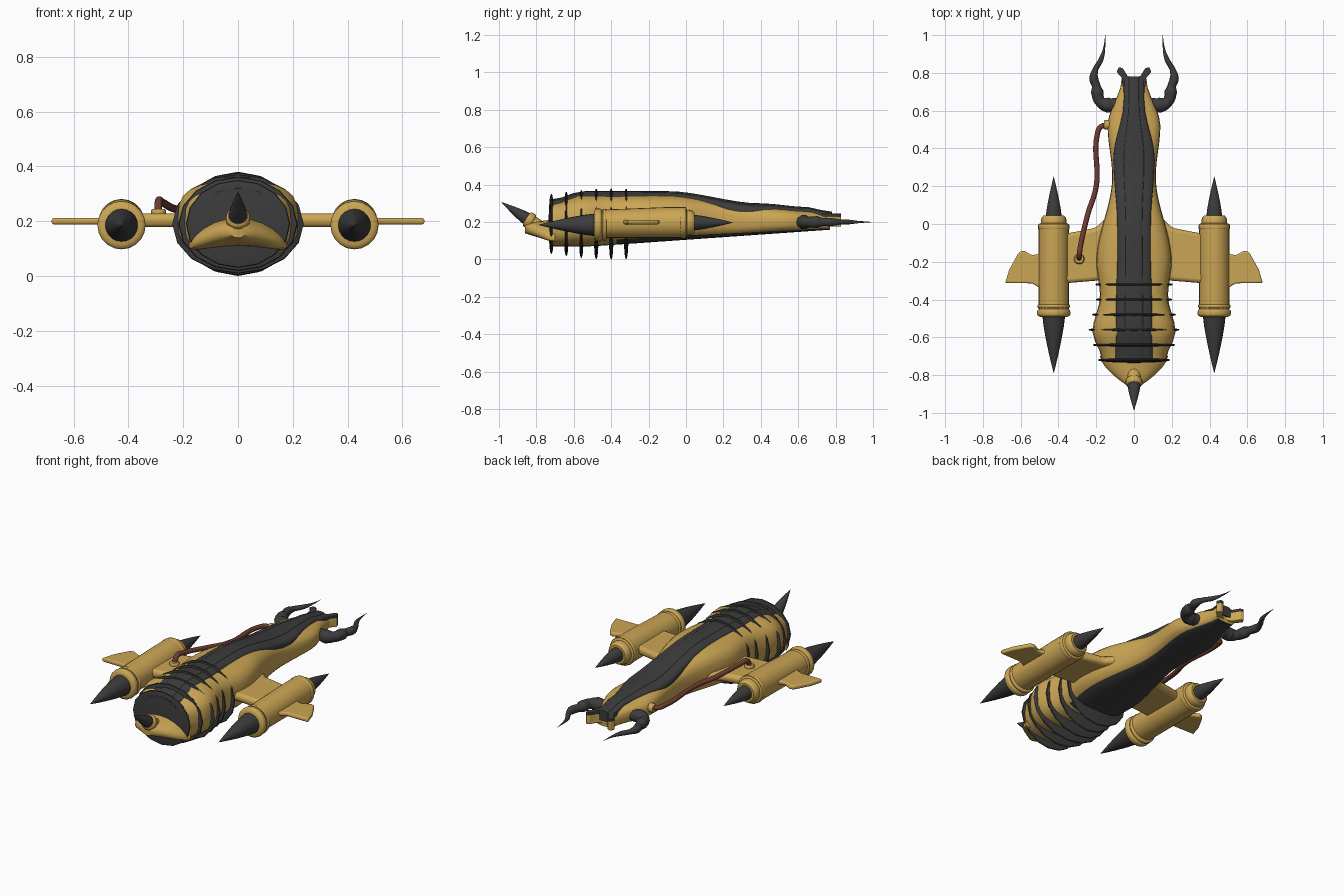
import bpy, bmesh, math
from mathutils import Vector, Matrix

cube = bpy.data.objects.get("Cube")
if cube:
    bpy.data.objects.remove(cube, do_unlink=True)


def material(name, red, green, blue):
    mat = bpy.data.materials.new(name)
    mat.use_nodes = True
    colour = (red, green, blue, 1)
    mat.diffuse_color = colour
    mat.node_tree.nodes["Principled BSDF"].inputs["Base Color"].default_value = colour
    return mat


YELLOW = material("ochre yellow", 0.6, 0.38, 0.09)
BLACK = material("charcoal black", 0.045, 0.045, 0.045)
BROWN = material("red brown", 0.16, 0.045, 0.03)


def finish(name, bm, *mats):
    bmesh.ops.recalc_face_normals(bm, faces=bm.faces)
    mesh = bpy.data.meshes.new(name)
    bm.to_mesh(mesh)
    bm.free()
    obj = bpy.data.objects.new(name, mesh)
    bpy.context.collection.objects.link(obj)
    for mat in mats:
        mesh.materials.append(mat)
    bpy.ops.object.select_all(action="DESELECT")
    obj.select_set(True)
    bpy.context.view_layer.objects.active = obj
    bpy.ops.object.shade_smooth_by_angle(angle=math.radians(40))
    return obj


def skin(bm, rings):
    """Bridge closed point rings and cap both ends."""
    rows = [[bm.verts.new(point) for point in ring] for ring in rings]
    count = len(rows[0])
    for near, far in zip(rows, rows[1:]):
        for i in range(count):
            j = (i + 1) % count
            bm.faces.new((near[i], near[j], far[j], far[i]))
    bm.faces.new(rows[0])
    bm.faces.new(rows[-1])


def circle(count):
    return [(math.cos(a), math.sin(a))
            for a in (math.tau * i / count for i in range(count))]


def steps(start, end, count):
    return [start + (end - start) * i / count for i in range(count + 1)]


def eased(value, keys):
    """Smoothly interpolate between (position, size) keys."""
    for (a, low), (b, high) in zip(keys, keys[1:]):
        if value <= b:
            t = max(0, (value - a) / (b - a))
            return low + (high - low) * t * t * (3 - 2 * t)
    return keys[-1][1]


def squared(value, power):
    return math.copysign(abs(value) ** (2 / power), value)


def loft(bm, sections, power, centre_x=0, droop=0):
    """Sections are (y, half width, bottom, top)."""
    rings = []
    for y, width, bottom, top in sections:
        ring = []
        for c, s in circle(24):
            x = width * squared(c, power)
            z = (bottom + top) / 2 + (top - bottom) / 2 * squared(s, power)
            ring.append((centre_x + x, y, z - droop * x * x))
        rings.append(ring)
    skin(bm, rings)


def lathe(name, profile, mat, origin, axis, count=20, scale=(1, 1)):
    """Profile is (radius, distance along axis)."""
    bm = bmesh.new()
    skin(bm, [[(r * scale[0] * c, r * scale[1] * s, d) for c, s in circle(count)]
              for r, d in profile])
    turn = Vector(axis).to_track_quat("Z", "Y").to_matrix().to_4x4()
    bm.transform(Matrix.Translation(origin) @ turn)
    return finish(name, bm, mat)


def spike(name, radius, length, origin, axis):
    profile = [(radius * (1.005 - t ** 1.3), length * t) for t in steps(0, 1, 6)]
    lathe(name, profile, BLACK, origin, axis)


def band(name, radius, depth, origin, axis):
    """A short cylinder with rounded rims."""
    profile = [(radius * (1 - 0.2 * abs(t) ** 4), depth * t / 2) for t in steps(-1, 1, 8)]
    lathe(name, profile, YELLOW, origin, axis)


def plate(name, outline, z, thick, mat, side, bevel):
    bm = bmesh.new()
    skin(bm, [[(side * x, y, z + h) for x, y in outline] for h in (-thick / 2, thick / 2)])
    edge = finish(name, bm, mat).modifiers.new("soft edge", "BEVEL")
    edge.width, edge.segments = bevel, 3


def tube(name, points, radius, mat):
    """Radius is a function of progress along the path."""
    curve = bpy.data.curves.new(name, "CURVE")
    curve.dimensions = "3D"
    curve.bevel_depth, curve.bevel_resolution = 1, 3
    curve.use_fill_caps = True
    spline = curve.splines.new("BEZIER")
    last = len(points) - 1
    spline.bezier_points.add(last)
    for i, (knot, point) in enumerate(zip(spline.bezier_points, points)):
        knot.co, knot.radius = point, radius(i / last)
        knot.handle_left_type = knot.handle_right_type = "AUTO"
    obj = bpy.data.objects.new(name, curve)
    bpy.context.collection.objects.link(obj)
    curve.materials.append(mat)


def body_width(y):
    return eased(y, [(-0.72, 0.17), (-0.57, 0.22), (-0.38, 0.18), (-0.2, 0.2),
                     (0.25, 0.115), (0.52, 0.14), (0.77, 0.065)])


def body_bottom(y):
    return 0.07 + 0.07 * max(y + 0.5, 0)


def body_top(y):
    return eased(y, [(-0.72, 0.3), (-0.55, 0.345), (-0.1, 0.345),
                     (0.4, 0.28), (0.65, 0.26), (0.77, 0.235)])


def strip_width(y):
    return eased(y, [(-0.7, 0.1), (0, 0.09), (0.35, 0.11), (0.65, 0.055)])


BACKWARD, FORWARD, UP = (0, -1, 0), (0, 1, 0), (0, 0, 1)

# Main body, with a dark underside
bm = bmesh.new()
loft(bm, [(y, body_width(y), body_bottom(y), body_top(y))
          for y in steps(-0.72, 0.77, 30)], power=3)
for face in bm.faces:
    spot = face.calc_center_median()
    low, high = body_bottom(spot.y), body_top(spot.y)
    under = spot.z < low + (high - low) * 0.11
    face.material_index = int(under and spot.y > -0.35)
finish("body", bm, YELLOW, BLACK)

# Dark armour strip along the back, with a raised centre ridge
for name, share, lift, depth in (("back_strip", 1, 0.015, 0.055), ("back_ridge", 0.5, 0.02, 0.03)):
    bm = bmesh.new()
    loft(bm, [(y, strip_width(y) * share, body_top(y) + lift - depth, body_top(y) + lift)
              for y in steps(-0.73, 0.78, 24)], power=4, droop=share)
    finish(name, bm, BLACK)

# Thin abdomen rings
for i in range(6):
    y = -0.72 + 0.08 * i
    height = 0.16 + 0.03 * math.sin(math.pi * i / 8)
    lens = [(1.001 - abs(t) ** 3, 0.016 * t) for t in steps(-1, 1, 8)]
    lathe("abdomen_ring", lens, BLACK, (0, y, 0.19), FORWARD, 16,
          (body_width(y) + 0.02, height))

# Tail shell, nozzle and stinger
bm = bmesh.new()
loft(bm, [(-0.7 - 0.16 * t, 0.18 - 0.15 * t ** 1.6, 0.11 + 0.03 * t * t, 0.215 - 0.02 * t)
          for t in steps(0, 1, 6)], power=2.2, droop=1.6)
finish("tail_shell", bm, YELLOW)
TAIL = Vector((0, -0.8, 0.52)).normalized()
root = Vector((0, -0.77, 0.165))
band("tail_nozzle", 0.036, 0.12, root + TAIL * 0.04, TAIL)
band("tail_collar", 0.044, 0.04, root + TAIL * 0.08, TAIL)
spike("stinger", 0.035, 0.17, root + TAIL * 0.09, TAIL)

for side, label in ((1, "left"), (-1, "right")):
    x = side * 0.425
    # Wing and outer fin
    plate(label + "_wing", [(0.12, 0.06), (0.2, -0.02), (0.38, -0.055), (0.38, -0.315),
                            (0.2, -0.3), (0.12, -0.3)], 0.203, 0.05, YELLOW, side, 0.02)
    plate(label + "_fin", [(0.46, -0.1), (0.51, -0.16), (0.54, -0.165), (0.585, -0.14),
                           (0.61, -0.15), (0.66, -0.24), (0.682, -0.312), (0.54, -0.314),
                           (0.46, -0.36)], 0.2, 0.024, YELLOW, side, 0.008)
    # Engine with flanges and spikes
    bm = bmesh.new()
    loft(bm, [(y, 0.08, 0.115, 0.28 + 0.04 * min(y + 0.1, 0)) for y in steps(-0.45, 0, 4)],
         power=2, centre_x=x)
    finish(label + "_engine", bm, YELLOW)
    band(label + "_rear_flange", 0.088, 0.045, (x, -0.47, 0.185), FORWARD)
    band(label + "_rear_rim", 0.086, 0.025, (x, -0.435, 0.185), FORWARD)
    band(label + "_front_flange", 0.084, 0.04, (x, -0.015, 0.197), FORWARD)
    band(label + "_nose_collar", 0.068, 0.09, (x, 0, 0.197), FORWARD)
    spike(label + "_rear_spike", 0.06, 0.305, (x, -0.485, 0.185), BACKWARD)
    spike(label + "_front_spike", 0.042, 0.215, (x, 0.037, 0.197), FORWARD)
    # Mandible with knuckles
    path = [(0.09, 0.635), (0.14, 0.63), (0.18, 0.65), (0.195, 0.7), (0.2, 0.73),
            (0.213, 0.77), (0.203, 0.82), (0.175, 0.87), (0.158, 0.93), (0.152, 1)]
    tube(label + "_mandible", [(side * a, b, 0.2) for a, b in path],
         lambda t: 0.036 * (1.01 - t ** 1.5) * (1 - 0.12 * math.cos(9 * math.pi * t)), BLACK)
    # Forked snout prong with a dark cap
    prong = [(0, 0.72), (0.06, 0.73), (0.065, 0.775), (0.092, 0.805),
             (0.08, 0.83), (0.06, 0.825), (0.035, 0.785), (0, 0.765)]
    plate(label + "_snout_prong", prong, 0.203, 0.055, YELLOW, side, 0.004)
    plate(label + "_snout_cap", prong, 0.237, 0.016, BLACK, side, 0.003)

# Hose from the head to the right wing, with end sockets
tube("hose", [(-0.13, 0.52, 0.215), (-0.175, 0.515, 0.22), (-0.195, 0.47, 0.225),
              (-0.2, 0.2, 0.235), (-0.245, 0.05, 0.25), (-0.28, -0.1, 0.27),
              (-0.29, -0.165, 0.27), (-0.29, -0.185, 0.22)], lambda t: 0.014, BROWN)
band("head_hose_socket", 0.026, 0.04, (-0.14, 0.525, 0.215), (-1, 0, 0))
band("wing_hose_socket", 0.028, 0.03, (-0.29, -0.185, 0.23), UP)
